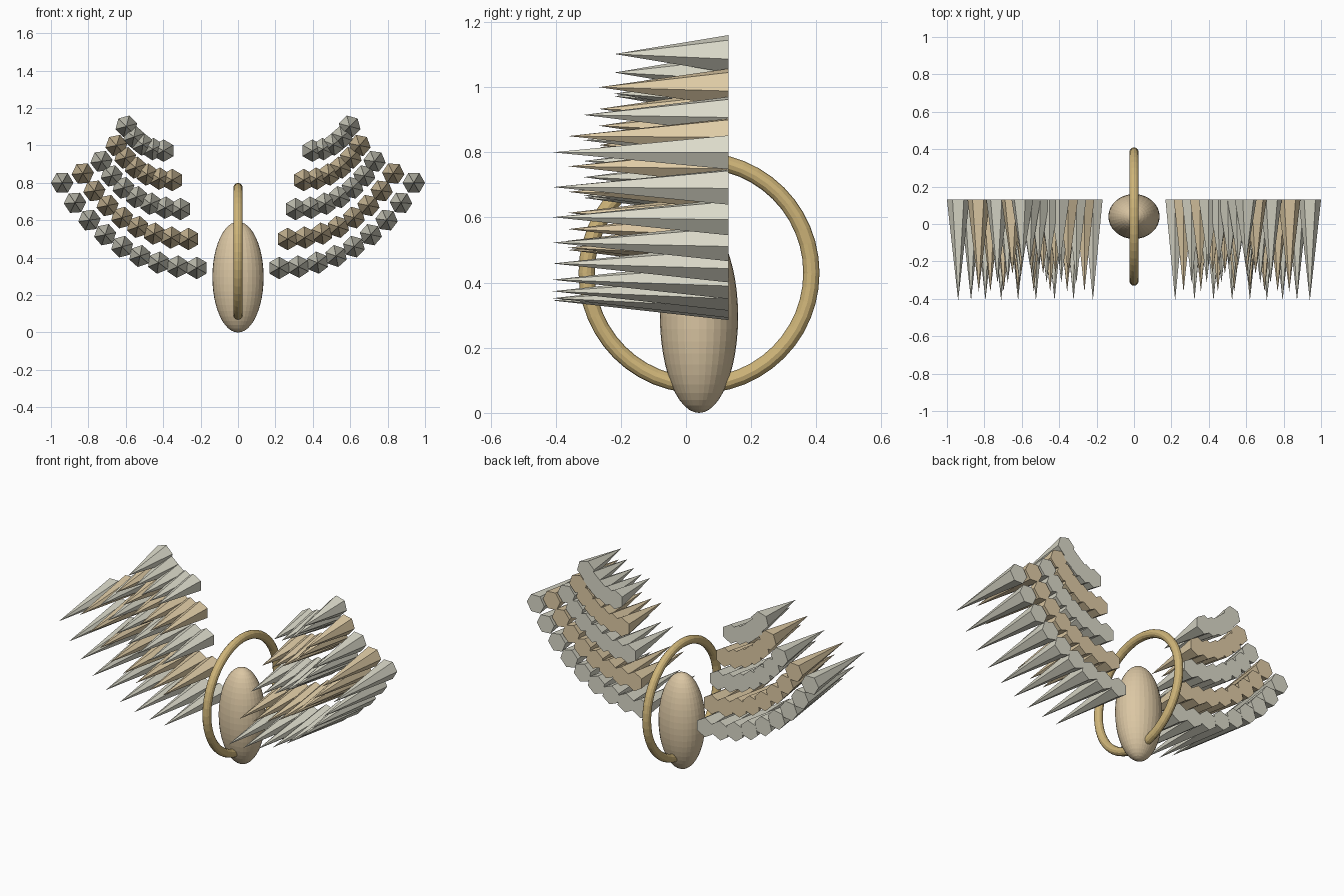
import bpy
import bmesh
from math import radians, sin
from mathutils import Matrix

cube = bpy.data.objects.get("Cube")
if cube:
    bpy.data.objects.remove(cube, do_unlink=True)


def material(name, rgb):
    mat = bpy.data.materials.new(name)
    mat.use_nodes = True
    mat.diffuse_color = (*rgb, 1)
    mat.node_tree.nodes["Principled BSDF"].inputs["Base Color"].default_value = (*rgb, 1)
    return mat


PALE = material("pale grey", (0.71, 0.70, 0.59))
TAN = material("warm tan", (0.74, 0.60, 0.38))
BODY = material("sand", (0.71, 0.57, 0.37))
GOLD = material("soft gold", (0.62, 0.46, 0.19))

BACK_Y = 0.13        # shared plane of the feather bases
FEATHER_RADIUS = 0.06


def feather_row(name, count, length, inner, outer, mat):
    """Six-sided spikes swept along a rising arc and mirrored to both wings."""
    bm = bmesh.new()
    for i in range(count):
        t = i / (count - 1)
        x = inner[0] + (outer[0] - inner[0]) * sin(0.9 * t) / sin(0.9)
        z = inner[1] + (outer[1] - inner[1]) * t * t
        place = (Matrix.Translation((x, BACK_Y - length / 2, z))
                 @ Matrix.Rotation(radians(90), 4, "X")
                 @ Matrix.Rotation(radians(3.75 * i), 4, "Z"))
        bmesh.ops.create_cone(bm, cap_ends=True, segments=6, radius1=FEATHER_RADIUS,
                              radius2=0, depth=length, matrix=place)
    bmesh.ops.remove_doubles(bm, verts=bm.verts, dist=0.0001)
    bmesh.ops.recalc_face_normals(bm, faces=bm.faces)
    mesh = bpy.data.meshes.new(name)
    bm.to_mesh(mesh)
    bm.free()
    mesh.materials.append(mat)
    obj = bpy.data.objects.new(name, mesh)
    bpy.context.collection.objects.link(obj)
    mirror = obj.modifiers.new("both wings", "MIRROR")
    mirror.use_mirror_merge = False


# Wing feathers, lowest row first: inner and outer ends as (x, z)
rows = [
    ((0.22, 0.345), (0.94, 0.80)),
    ((0.265, 0.50), (0.83, 0.85)),
    ((0.308, 0.66), (0.73, 0.915)),
    ((0.352, 0.815), (0.65, 1.00)),
    ((0.398, 0.972), (0.597, 1.102)),
]
for k, (inner, outer) in enumerate(rows):
    feather_row(f"feather_row_{k + 1}", 9 - k, 0.54 - 0.0475 * k, inner, outer,
                TAN if k % 2 else PALE)

# Egg-shaped body
bpy.ops.mesh.primitive_uv_sphere_add(segments=32, ring_count=24, radius=1,
                                     location=(0, 0.04, 0.296))
body = bpy.context.object
body.name = "body"
body.scale = (0.137, 0.12, 0.296)
body.data.materials.append(BODY)

# Upright ring through the body
bpy.ops.mesh.primitive_torus_add(major_segments=48, minor_segments=12, major_radius=0.345,
                                 minor_radius=0.025, location=(0, 0.04, 0.43),
                                 rotation=(0, radians(90), 0))
ring = bpy.context.object
ring.name = "ring"
ring.data.materials.append(GOLD)
